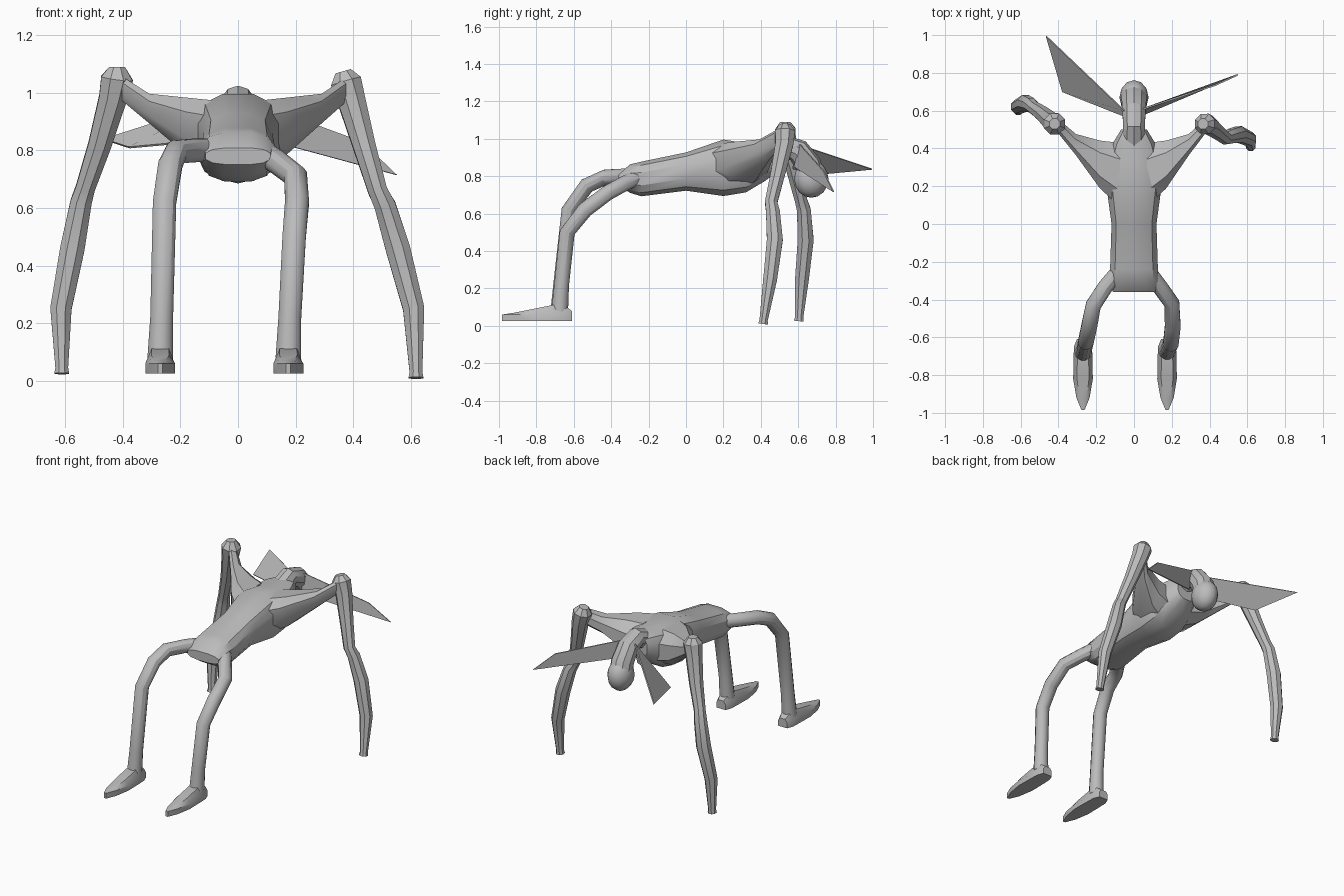
import bpy, bmesh, math
from mathutils import Vector

cube = bpy.data.objects.get("Cube")
if cube:
    bpy.data.objects.remove(cube, do_unlink=True)

grey = bpy.data.materials.new("plain_grey")
grey.use_nodes = True
COLOUR = (0.5, 0.5, 0.5, 1)
grey.diffuse_color = COLOUR
grey.node_tree.nodes["Principled BSDF"].inputs["Base Color"].default_value = COLOUR


def finish(name, bm, angle=30):
    bmesh.ops.recalc_face_normals(bm, faces=bm.faces)
    mesh = bpy.data.meshes.new(name)
    bm.to_mesh(mesh)
    bm.free()
    mesh.materials.append(grey)
    obj = bpy.data.objects.new(name, mesh)
    bpy.context.collection.objects.link(obj)
    bpy.ops.object.select_all(action='DESELECT')
    obj.select_set(True)
    bpy.context.view_layer.objects.active = obj
    bpy.ops.object.shade_smooth_by_angle(angle=math.radians(angle))
    return obj


def skin(name, rings, angle=30):
    """Bridge a series of point rings and cap both ends."""
    bm = bmesh.new()
    loops = [[bm.verts.new(p) for p in ring] for ring in rings]
    n = len(loops[0])
    for a, b in zip(loops, loops[1:]):
        for i in range(n):
            j = (i + 1) % n
            bm.faces.new((a[i], a[j], b[j], b[i]))
    bm.faces.new(loops[0])
    bm.faces.new(loops[-1])
    return finish(name, bm, angle)


def circle(n, power=1.0):
    """Unit ring; a power below one makes it boxier."""
    for i in range(n):
        a = 2 * math.pi * (i + 0.5) / n
        c, s = math.cos(a), math.sin(a)
        yield (math.copysign(abs(c) ** power, c), math.copysign(abs(s) ** power, s))


def tube(name, path, sides=8, angle=30):
    """Limb through (x, y, z, radius) points."""
    pts = [Vector(p[:3]) for p in path]
    rings = []
    for i, (p, spec) in enumerate(zip(pts, path)):
        t = (pts[min(i + 1, len(pts) - 1)] - pts[max(i - 1, 0)]).normalized()
        u = Vector((1, 0, 0))
        u = (u - t * u.dot(t)).normalized()
        v = t.cross(u)
        rings.append([p + (u * c + v * s) * spec[3] for c, s in circle(sides)])
    return skin(name, rings, angle)


# Torso, belly up: y, half width, bottom, top
torso = [(-.36, .115, .75, .81), (-.30, .13, .71, .865), (-.24, .13, .69, .88),
         (0, .122, .72, .93), (.2, .15, .69, 1.0), (.32, .15, .71, .98),
         (.42, .12, .77, .99), (.5, .07, .83, .98)]
skin("torso", [[(c * w, y, (b + t) / 2 + s * (t - b) / 2) for c, s in circle(12, .75)]
               for y, w, b, t in torso])

# Flared shoulder webs: x, y range, z range
web = [(.07, .08, .44, .74, .98), (.17, .18, .45, .78, .99),
       (.29, .36, .48, .89, 1.0), (.38, .48, .56, .97, 1.06)]
for side, name in ((1, "left_shoulder_web"), (-1, "right_shoulder_web")):
    reach = 1 if side > 0 else 1.06
    skin(name, [[(side * x * reach, (f + k) / 2 + c * (k - f) / 2, (b + t) / 2 + s * (t - b) / 2)
                 for c, s in circle(8, .8)] for x, f, k, b, t in web])

# Arms, running from the shoulder cap down to the hand
tube("left_arm", [(.365, .53, 1.075, .03), (.375, .53, 1.04, .058), (.395, .525, .97, .052),
                  (.44, .49, .81, .042), (.485, .455, .66, .036), (.51, .465, .61, .04),
                  (.555, .475, .46, .046), (.61, .45, .25, .04), (.618, .415, .03, .024),
                  (.618, .412, .01, .028)])
tube("right_arm", [(-.42, .53, 1.09, .03), (-.42, .53, 1.05, .06), (-.435, .54, .98, .052),
                   (-.48, .58, .82, .043), (-.53, .615, .67, .036), (-.545, .63, .62, .04),
                   (-.575, .64, .46, .046), (-.615, .62, .25, .04), (-.612, .605, .045, .024),
                   (-.612, .603, .025, .028)])

# Legs, bent at the knee
tube("left_leg", [(.09, -.27, .79, .042), (.135, -.33, .76, .042), (.2, -.42, .71, .042),
                  (.205, -.54, .62, .043), (.195, -.635, .5, .042), (.18, -.665, .22, .041),
                  (.175, -.675, .08, .046)], 12)
tube("right_leg", [(-.09, -.26, .8, .042), (-.15, -.33, .8, .042), (-.215, -.43, .795, .042),
                   (-.235, -.53, .75, .043), (-.255, -.625, .62, .042), (-.265, -.67, .22, .041),
                   (-.27, -.68, .08, .046)], 12)

# Wedge feet: y, half width, instep height
foot = [(-.61, .032, .08), (-.65, .048, .11), (-.71, .05, .112),
        (-.82, .052, .09), (-.92, .035, .07), (-.985, .008, .06)]
for x, name in ((.175, "left_foot"), (-.27, "right_foot")):
    skin(name, [[(x - w, y, .025), (x + w, y, .025), (x + w, y, .06),
                 (x + w * .6, y, h), (x - w * .6, y, h), (x - w, y, .06)] for y, w, h in foot])

# Neck and head, hanging back and down
tube("neck", [(0, .42, .92, .065), (0, .52, .965, .06), (0, .6, .935, .065),
              (0, .655, .86, .07), (0, .67, .8, .07)], 10)
bm = bmesh.new()
bmesh.ops.create_uvsphere(bm, u_segments=12, v_segments=8, radius=1)
for v in bm.verts:
    v.co = Vector((v.co.x * .077, .67 + v.co.y * .092, .785 + v.co.z * .1))
finish("head", bm, 35)


def ear(name, corners):
    """Thin pointed blade."""
    pts = [Vector(p) for p in corners]
    n = (pts[2] - pts[0]).cross(pts[3] - pts[1]).normalized() * .004
    skin(name, [[p + n for p in pts], [p - n for p in pts]])


# Long pointed ears
ear("left_ear", [(.05, .61, .97), (.43, .735, .83), (.55, .79, .715), (.05, .58, .85)])
ear("right_ear", [(-.05, .6, .97), (-.465, .995, .838), (-.378, .70, .81), (-.05, .57, .84)])
